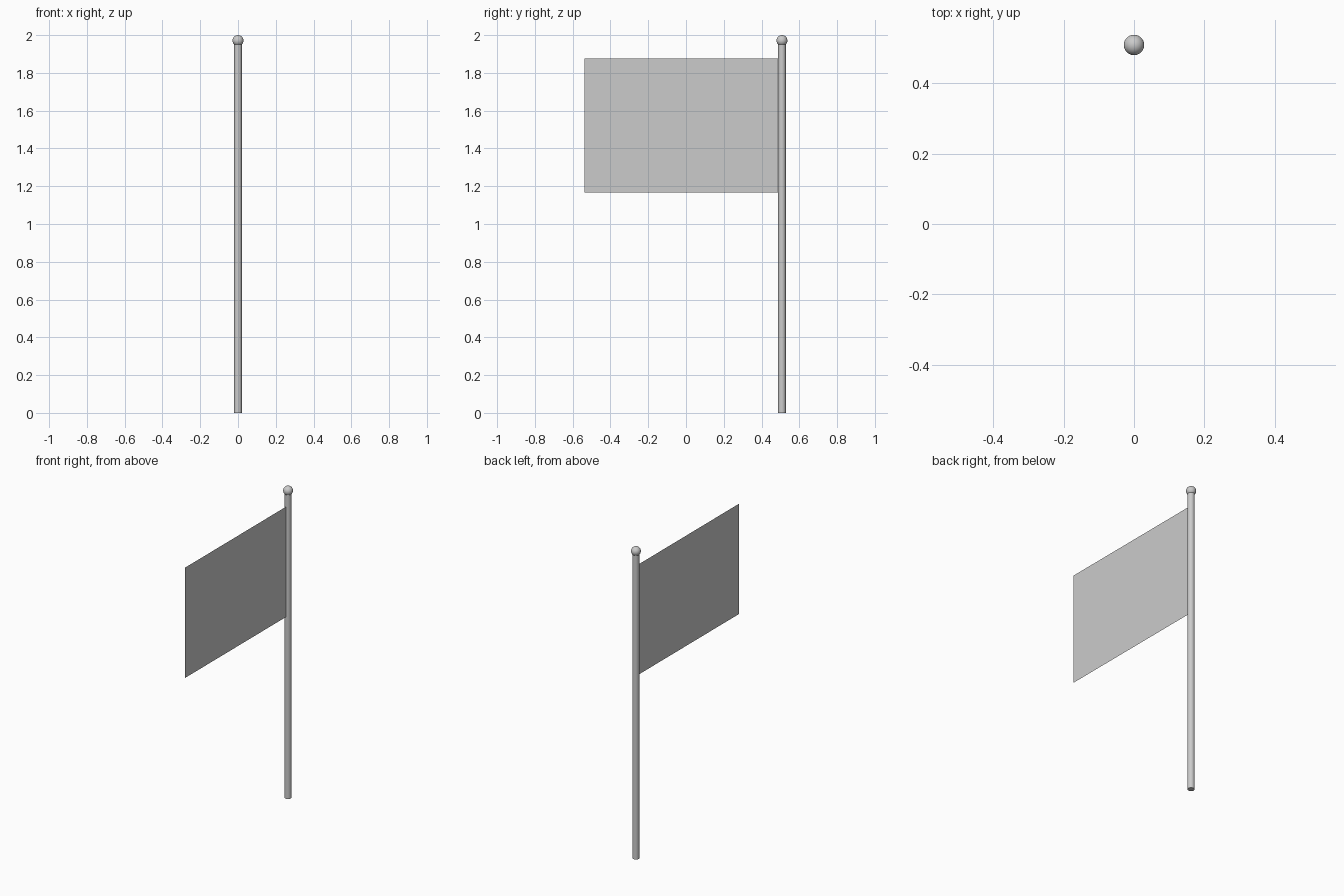
import bpy
import math

if "Cube" in bpy.data.objects:
    bpy.data.objects.remove(bpy.data.objects["Cube"])

POLE_Y, POLE_R, BALL_R = 0.508, 0.0205, 0.029


def finish(name, smooth=True):
    """Name the active object and smooth its round faces."""
    ob = bpy.context.object
    ob.name = ob.data.name = name
    if smooth:
        bpy.ops.object.shade_smooth_by_angle(angle=math.radians(30))
    return ob


# Pole: slim upright cylinder whose top is buried in the ball
pole_h = 1.965
bpy.ops.mesh.primitive_cylinder_add(vertices=32, radius=POLE_R, depth=pole_h,
                                    location=(0, POLE_Y, pole_h / 2))
finish("pole")

# Ball finial on top
bpy.ops.mesh.primitive_uv_sphere_add(segments=32, ring_count=16, radius=BALL_R,
                                     location=(0, POLE_Y, 2 - BALL_R))
finish("finial_ball")

# Flag: single flat sheet hanging from the front side of the pole
y0, y1 = -0.537, POLE_Y - POLE_R
z0, z1 = 1.167, 1.875
mesh = bpy.data.meshes.new("flag")
mesh.from_pydata([(0, y0, z0), (0, y1, z0), (0, y1, z1), (0, y0, z1)], [], [(0, 1, 2, 3)])
flag = bpy.data.objects.new("flag", mesh)
bpy.context.collection.objects.link(flag)
